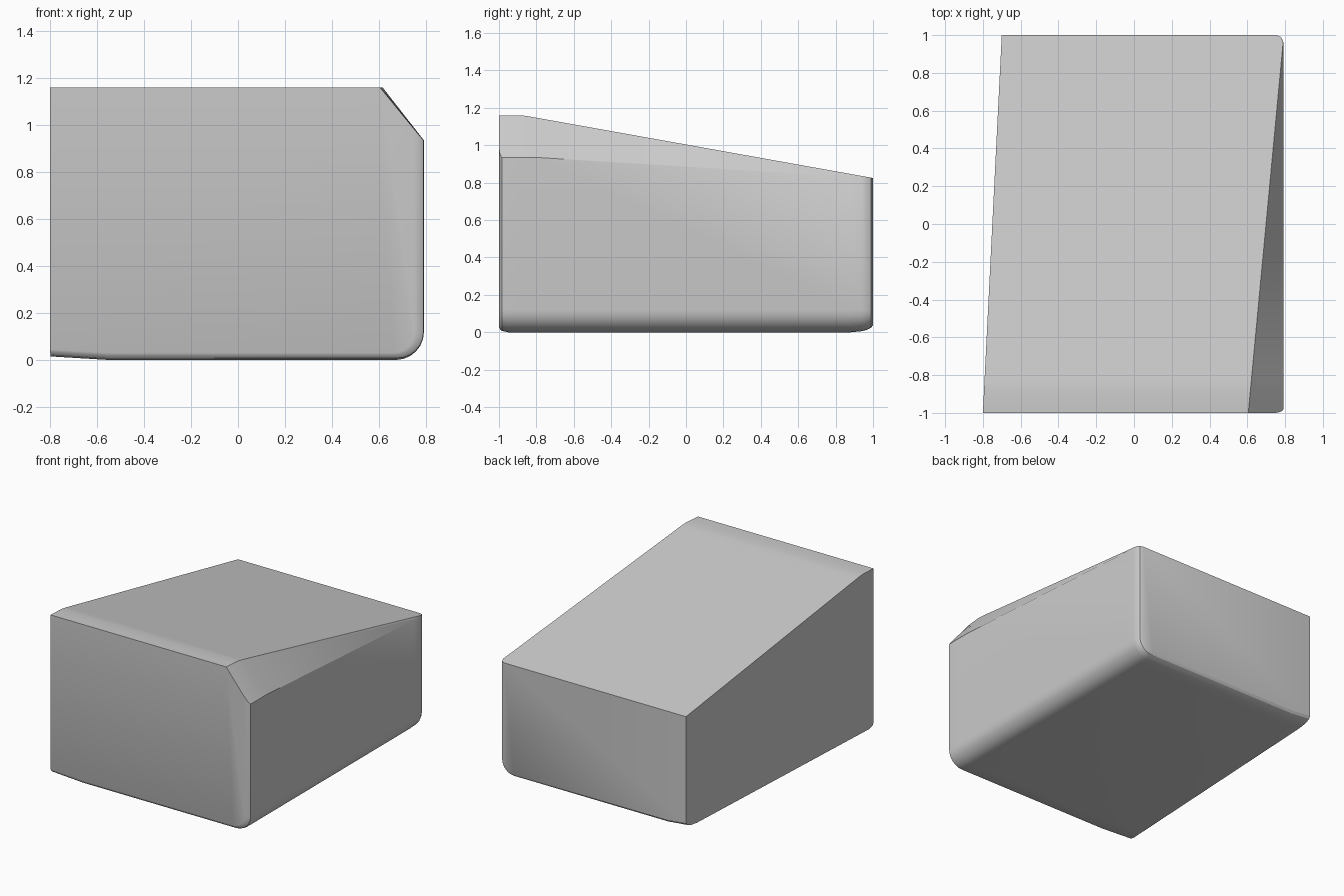
import bpy
import bmesh
import math

if "Cube" in bpy.data.objects:
    bpy.data.objects.remove(bpy.data.objects["Cube"], do_unlink=True)

grey = bpy.data.materials.new("light_grey")
grey.use_nodes = True
color = (0.6, 0.6, 0.6, 1)
grey.diffuse_color = color
grey.node_tree.nodes["Principled BSDF"].inputs["Base Color"].default_value = color


def top_height(y):
    """Level lip at the front, then an even slope to the back."""
    if y <= -0.88:
        return 1.16
    slope = 0.825 + (1 - y) * 0.179
    return min(slope, 1.16 - (y + 0.88) * 0.1)


def section(y, right, lift):
    """One cross-section: sloped top, corner chamfer, rounded lower right edge."""
    left = -0.75 + 0.05 * y
    top = top_height(y)
    chamfer_x = min(0.605 + 0.094 * (y + 1), right)
    side = min(0.935 - max(y + 0.8, 0) * 0.062, top)
    if y < -0.98:
        side += (0.79 - right) * 1.2
    points = [(left, top), (chamfer_x, top), (right, side)]
    radius = 0.12 - lift
    for i in range(7):
        a = math.radians(15 * i)
        points.append((right - radius + radius * math.cos(a),
                       lift + radius - radius * math.sin(a)))
    points += [(-0.55, lift), (left, lift + 0.015)]
    return [(x, y, z) for x, z in points]


# Stations from front to back: y, right side, lift of the underside
stations = [(-1, 0.75, 0.03), (-0.995, 0.775, 0.018), (-0.985, 0.79, 0.008),
            (-0.95, 0.792, 0), (-0.88, 0.792, 0), (-0.84, 0.792, 0),
            (-0.8, 0.792, 0), (0.88, 0.792, 0), (0.94, 0.792, 0.006),
            (0.965, 0.79, 0.012), (0.99, 0.778, 0.024), (1, 0.755, 0.04)]

# Loft the wedge block through the stations
bm = bmesh.new()
rings = [[bm.verts.new(p) for p in section(*s)] for s in stations]
for a, b in zip(rings, rings[1:]):
    for i in range(len(a)):
        j = (i + 1) % len(a)
        bm.faces.new((a[i], a[j], b[j], b[i]))
bm.faces.new(rings[0])
bm.faces.new(rings[-1])
bmesh.ops.remove_doubles(bm, verts=bm.verts, dist=0.0005)
bmesh.ops.recalc_face_normals(bm, faces=bm.faces)

mesh = bpy.data.meshes.new("wedge_block")
bm.to_mesh(mesh)
bm.free()
mesh.materials.append(grey)
block = bpy.data.objects.new("wedge_block", mesh)
bpy.context.collection.objects.link(block)
bpy.context.view_layer.objects.active = block
block.select_set(True)
bpy.ops.object.shade_smooth_by_angle(angle=math.radians(32))
